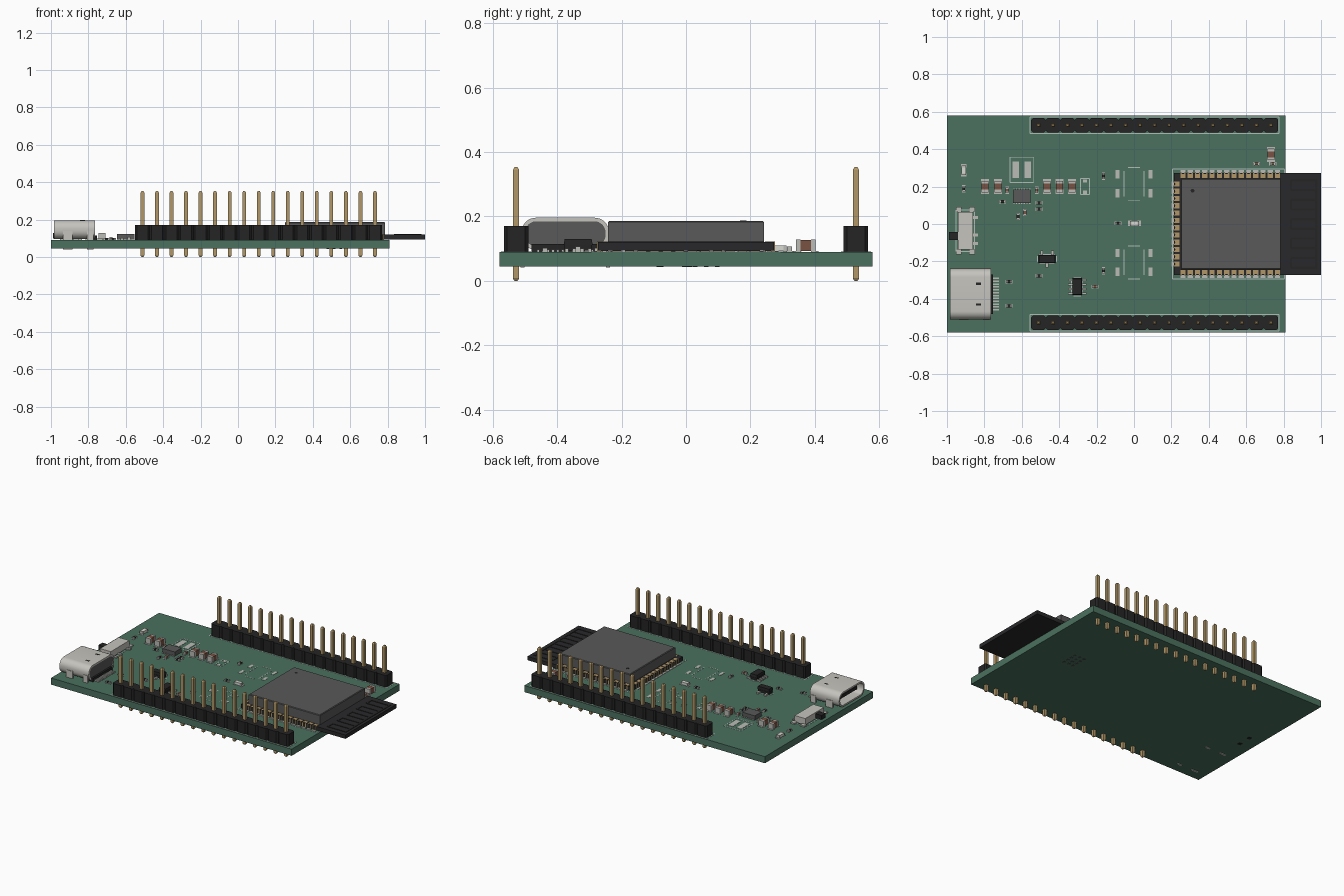
import bpy, bmesh, math
from mathutils import Matrix, Vector

if "Cube" in bpy.data.objects:
    bpy.data.objects.remove(bpy.data.objects["Cube"])

TOP, BOT = 0.09, 0.045          # board faces
PITCH, PINS = 0.0777, 17
UX, UY, UZ = -0.875, -0.375, 0.146   # socket centre


def mat(name, r, g, b):
    m = bpy.data.materials.new(name)
    m.diffuse_color = (r, g, b, 1)
    m.use_nodes = True
    m.node_tree.nodes["Principled BSDF"].inputs["Base Color"].default_value = m.diffuse_color
    return m


GREEN = mat("board_green", 0.07, 0.165, 0.115)
BLACK = mat("black_plastic", 0.018, 0.018, 0.018)
DARK = mat("module_dark", 0.022, 0.022, 0.024)
CAN = mat("can_grey", 0.1, 0.1, 0.1)
GOLD = mat("gold", 0.44, 0.31, 0.14)
METAL = mat("light_metal", 0.56, 0.55, 0.51)
TIN = mat("tin", 0.5, 0.5, 0.47)
SILK = mat("print_white", 0.45, 0.52, 0.48)
BROWN = mat("ceramic_brown", 0.19, 0.085, 0.055)
WHITE = mat("lens_white", 0.7, 0.7, 0.65)


def finish(name, bm, m, smooth=False):
    bmesh.ops.recalc_face_normals(bm, faces=bm.faces)
    me = bpy.data.meshes.new(name)
    bm.to_mesh(me)
    bm.free()
    me.materials.append(m)
    ob = bpy.data.objects.new(name, me)
    bpy.context.collection.objects.link(ob)
    if smooth:
        bpy.ops.object.select_all(action='DESELECT')
        ob.select_set(True)
        bpy.context.view_layer.objects.active = ob
        bpy.ops.object.shade_smooth_by_angle(angle=math.radians(35))
    return ob


def box(bm, x0, x1, y0, y1, z0, z1):
    mx = Matrix.LocRotScale(Vector((x0 + x1, y0 + y1, z0 + z1)) / 2, None,
                            Vector((x1 - x0, y1 - y0, z1 - z0)))
    return bmesh.ops.create_cube(bm, size=1, matrix=mx)["verts"]


def cbox(bm, x, y, w, d, z0, z1):
    return box(bm, x - w / 2, x + w / 2, y - d / 2, y + d / 2, z0, z1)


def boxes(name, m, items):
    bm = bmesh.new()
    for it in items:
        cbox(bm, *it)
    return finish(name, bm, m)


def prism(bm, pts, vec):
    f = bm.faces.new([bm.verts.new(p) for p in pts])
    r = bmesh.ops.extrude_face_region(bm, geom=[f])
    bmesh.ops.translate(bm, vec=vec, verts=[v for v in r["geom"] if isinstance(v, bmesh.types.BMVert)])


def tapered(bm, x, y, w, d, z0, z1, k):
    for v in cbox(bm, x, y, w, d, z0, z1):
        if v.co.z > (z0 + z1) / 2:
            v.co.x, v.co.y = x + (v.co.x - x) * k, y + (v.co.y - y) * k


# circuit board
boxes("circuit_board", GREEN, [(-0.095, 0, 1.81, 1.16, BOT, TOP)])

# pin headers: notched plastic strip and square pins with tapered tips
X0 = -0.511
for side, nm in ((-1, "front"), (1, "back")):
    cy, c, h = side * 0.528, 0.01, 0.038
    edge = []
    for i in range(PINS):
        a = X0 + (i - 0.5) * PITCH
        edge += [(a, h - c), (a + c, h), (a + PITCH - c, h)]
    edge.append((X0 + (PINS - 0.5) * PITCH, h - c))
    ring = edge + [(x, -y) for x, y in reversed(edge)]
    bm = bmesh.new()
    prism(bm, [(x, cy + y, TOP) for x, y in ring], (0, 0, 0.08))
    finish(nm + "_header_strip", bm, BLACK)
    bm = bmesh.new()
    for i in range(PINS):
        x = X0 + i * PITCH
        cbox(bm, x, cy, 0.02, 0.02, 0.008, 0.344)
        tapered(bm, x, cy, 0.02, 0.02, 0.344, 0.353, 0.5)
        tapered(bm, x, cy, 0.02, 0.02, 0.008, 0.0, 1)
        for v in bm.verts[:]:
            if v.co.z < 0.001 and abs(v.co.x - x) < 0.02:
                v.co.x, v.co.y = (v.co.x + x) / 2, (v.co.y + cy) / 2
    finish(nm + "_header_pins", bm, GOLD)

# wireless module: base, can, dimple, antenna trace
boxes("module_base", DARK, [(0.607, 0, 0.786, 0.548, 0.094, 0.12)])
bm = bmesh.new()
box(bm, 0.251, 0.786, -0.243, 0.243, 0.12, 0.186)
bmesh.ops.bevel(bm, geom=[e for e in bm.edges if min(v.co.z for v in e.verts) > 0.18],
                offset=0.004, segments=1, affect='EDGES')
finish("module_can", bm, CAN)
bm = bmesh.new()
bmesh.ops.create_cone(bm, cap_ends=True, segments=20, radius1=0.01, radius2=0.01, depth=0.001,
                      matrix=Matrix.Translation((0.313, 0.178, 0.1863)))
finish("can_dimple", bm, BLACK)
trace = [(0.975, 0, 0.012, 0.48, 0.12, 0.1225)]
for i in range(10):
    y = -0.234 + i * 0.052
    trace.append((0.91, y, 0.14, 0.012, 0.12, 0.1225))
trace += [(0.84, -0.208 + i * 0.104, 0.012, 0.052, 0.12, 0.1225) for i in range(5)]
boxes("antenna_trace", BLACK, trace)

# castellated module contacts with half-round notches, and board pads below
notch = [(0.009 * math.cos(math.pi * k / 6), -0.009 * math.sin(math.pi * k / 6)) for k in range(7)]
contact = [(-0.014, 0.002), (-0.014, -0.028), (0.014, -0.028), (0.014, 0.002)] + \
          [(x, y + 0.002) for x, y in notch]
spots = [(0.262 + i * 0.0389, s * 0.274, 0 if s > 0 else math.pi) for i in range(14) for s in (1, -1)]
spots += [(0.214, -0.214 + i * 0.0389, math.pi / 2) for i in range(12)]
bm, pads = bmesh.new(), bmesh.new()
for x, y, a in spots:
    mx = Matrix.Translation((x, y, 0)) @ Matrix.Rotation(a, 4, 'Z')
    prism(bm, [mx @ Vector((u, v, 0.093)) for u, v in contact], (0, 0, 0.0285))
    v = cbox(pads, 0, 0.002, 0.028, 0.024, TOP - 0.001, 0.093)
    bmesh.ops.transform(pads, matrix=mx, verts=v)
finish("module_contacts", bm, GOLD)
finish("module_pads", pads, TIN)


# connector socket: hollow rounded shell, plug, tongue, legs, contacts
def rounded(x, hw, hh, r):
    pts = []
    for sy, sz, a0 in ((1, 1, 0), (-1, 1, 90), (-1, -1, 180), (1, -1, 270)):
        for k in range(9):
            a = math.radians(a0 + k * 11.25)
            pts.append((x, UY + sy * (hw - r) + r * math.cos(a), UZ + sz * (hh - r) + r * math.sin(a)))
    return pts


XF, XB = -0.985, -0.765
bm = bmesh.new()
loops = [[bm.verts.new(p) for p in rounded(x, *d)] for x, d in (
    (XF, (0.136, 0.05, 0.045)), (XB, (0.136, 0.05, 0.045)),
    (XB, (0.125, 0.039, 0.035)), (XF, (0.125, 0.039, 0.035)))]
for i in range(4):
    a, b = loops[i], loops[(i + 1) % 4]
    for k in range(len(a)):
        n = (k + 1) % len(a)
        bm.faces.new((a[k], a[n], b[n], b[k]))
finish("socket_shell", bm, METAL, True)
bm = bmesh.new()
prism(bm, rounded(-0.8, 0.126, 0.04, 0.035), (0.033, 0, 0))
finish("socket_plug", bm, CAN, True)
boxes("socket_tongue", BLACK, [(-0.87, UY, 0.17, 0.2, UZ - 0.011, UZ + 0.011),
                               (-0.77, UY, 0.03, 0.21, TOP, 0.115)])
boxes("socket_legs", METAL, [(x, UY + s * 0.133, w, 0.012, 0.041, 0.14)
                             for x, w in ((-0.91, 0.05), (-0.79, 0.035)) for s in (1, -1)])
boxes("socket_contacts", TIN, [(-0.742, UY - 0.098 + i * 0.0153 + 0.014, 0.04, 0.008, TOP, 0.098)
                               for i in range(12)])
boxes("socket_top_slots", BLACK, [(-0.832, UY + s * 0.055, 0.028, 0.012, 0.19, 0.1966) for s in (1, -1)])

# slide switch
boxes("switch_body", METAL, [(-0.902, -0.036, 0.08, 0.2, 0.094, 0.136)])
boxes("switch_lever", BLACK, [(-0.962, -0.065, 0.055, 0.042, 0.1, 0.128)])
boxes("switch_base", BLACK, [(-0.902, -0.036, 0.074, 0.194, TOP, 0.095)])
boxes("switch_terminals", TIN, [(-0.85, y, 0.034, 0.016, TOP, 0.097) for y in (-0.105, -0.058, 0.035)]
      + [(-0.902 + sx * 0.036, -0.036 + sy * 0.113, 0.03, 0.028, TOP, 0.099) for sx in (1, -1) for sy in (1, -1)])
boxes("switch_pegs", BLACK, [(-0.91, -0.036 + s * 0.045, 0.022, 0.022, 0.043, TOP) for s in (1, -1)])

# two-terminal chips: body, end caps and solder pads
def chips(name, body, spots, L, W, H, cap, pad):
    b, e = [], []
    for x, y, vert in spots:
        dx, dy = (0, 1) if vert else (1, 0)
        size = lambda l, w: (w, l) if vert else (l, w)
        b.append((x, y, *size(L - 2 * cap, W * 0.97), TOP + 0.002, TOP + H * 0.98))
        for s in (1, -1):
            o = s * (L - cap) / 2
            e.append((x + dx * o, y + dy * o, *size(cap, W), TOP + 0.002, TOP + H))
            o = s * (L / 2 - cap / 2 + pad / 2)
            e.append((x + dx * o, y + dy * o, *size(cap + pad, W * 1.15), TOP - 0.001, TOP + 0.002))
    boxes(name + "_bodies", body, b)
    boxes(name + "_ends", TIN, e)


chips("large_capacitors", BROWN, [(x, 0.2, 1) for x in (-0.797, -0.727, -0.465, -0.398, -0.332)]
      + [(0.733, 0.372, 1)], 0.061, 0.038, 0.038, 0.014, 0.009)
chips("resistors", BLACK, [(-0.91, 0.188, 1), (-0.703, 0.12, 0), (-0.508, 0.113, 0), (-0.508, 0.08, 0),
      (-0.62, 0.04, 1), (-0.163, 0.256, 1), (-0.085, 0.004, 0), (-0.163, -0.25, 1), (-0.668, -0.308, 0),
      (-0.668, -0.438, 0), (-0.508, -0.277, 0)], 0.031, 0.016, 0.012, 0.008, 0.004)
chips("small_capacitors", BROWN, [(-0.678, 0.18, 1), (-0.52, 0.18, 1), (-0.583, 0.062, 1), (-0.208, -0.335, 0),
      (0.655, 0.322, 0), (0.742, 0.322, 0)], 0.031, 0.016, 0.016, 0.008, 0.004)
chips("indicator_lights", WHITE, [(-0.91, 0.287, 1), (0.003, 0.003, 0)], 0.05, 0.026, 0.02, 0.009, 0.009)

# integrated circuits and transistor pair
boxes("power_chip", CAN, [(-0.6, 0.148, 0.094, 0.074, 0.093, 0.122)])
boxes("power_chip_leads", TIN, [(-0.6 + (i - 3) * 0.014, 0.148 + s * 0.038, 0.007, 0.008, TOP, 0.097)
                                for i in range(7) for s in (1, -1)])
bm = bmesh.new()
for x, y, w, d in ((-0.304, -0.335, 0.052, 0.09), (-0.465, -0.187, 0.09, 0.042)):
    tapered(bm, x, y, w * 0.94, d * 0.94, 0.111, 0.094, 1)
    for z1 in (0.111, 0.13):
        tapered(bm, x, y, w, d, 0.112, z1, 0.93)
finish("logic_chip_and_transistor", bm, BLACK)
boxes("chip_leads", TIN, [(-0.304 + s * 0.034, -0.335 + (i - 1.5) * 0.024, 0.03, 0.011, TOP, 0.1)
                          for i in range(4) for s in (1, -1)])
boxes("transistor_leads", TIN, [(-0.465 + dx, -0.187 + dy, 0.014, 0.03, TOP, 0.1)
                                for dx, dy in ((-0.029, 0.03), (0.029, 0.03), (0, -0.03))])

# bare pads: inductor, diode, push buttons, thermal vias under the module
bare = [(-0.6 + s * 0.032, 0.29, 0.036, 0.09) for s in (1, -1)]
bare += [(-0.262, 0.2 + s * 0.03, 0.022, 0.018) for s in (1, -1)]
bare += [(sx * 0.088, cy + sy * 0.05, 0.02, 0.045) for cy in (0.215, -0.205) for sx in (1, -1) for sy in (1, -1)]
boxes("bare_pads", TIN, [(*b, TOP - 0.001, TOP + 0.0015) for b in bare])
boxes("underside_vias", CAN, [(0.48 + i * 0.035, -0.005 + j * 0.034, 0.014, 0.014, 0.043, 0.046)
                              for i in range(3) for j in range(4)])

# printed component outlines
bm = bmesh.new()
T = 0.005
def outline(x, y, w, d, c=0):
    for s in (1, -1):
        cbox(bm, x, y + s * d / 2, w - 2 * c, T, TOP - 0.001, TOP + 0.001)
        cbox(bm, x + s * w / 2, y, T, d - 2 * c, TOP - 0.001, TOP + 0.001)


for a in ((-0.6, 0.29, 0.128, 0.134), (-0.262, 0.2, 0.048, 0.085), (0.11, 0, 0, 0),
          (0, 0.215, 0.106, 0.176, 0.02), (0, -0.205, 0.106, 0.176, 0.02),
          (0.11, 0.528, 1.332, 0.088), (0.11, -0.528, 1.332, 0.088), (-0.902, -0.036, 0.1, 0.22),
          (0.505, 0, 0.6, 0.586), (-0.304, -0.335, 0.06, 0.1, 0.01), (-0.465, -0.187, 0.1, 0.05, 0.01)):
    if a[2]:
        outline(*a)
finish("printed_outlines", bm, SILK)
